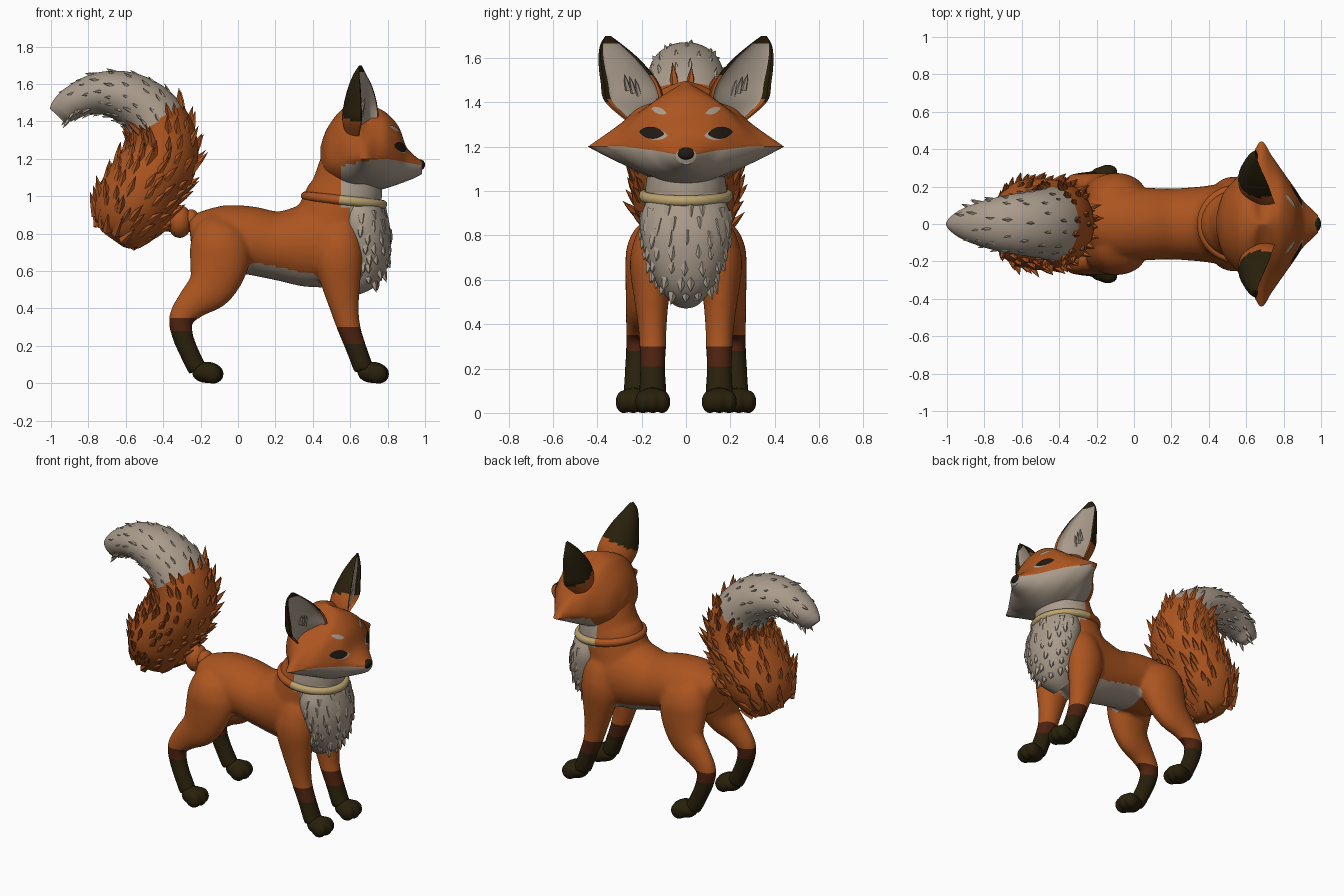
import bpy, bmesh, math, random
from mathutils import Vector as V
from mathutils.bvhtree import BVHTree

if "Cube" in bpy.data.objects:
    bpy.data.objects.remove(bpy.data.objects["Cube"])

random.seed(4)
PALETTE = {"orange_fur": (.41, .09, .014), "pale_fur": (.4, .33, .26), "brown_sock": (.075, .016, .005),
           "dark_fur": (.022, .0145, .0035), "collar_beige": (.5, .37, .16), "nose_black": (.014, .01, .006)}
MATS = {}
for key, rgb in PALETTE.items():
    MATS[key] = bpy.data.materials.new(key)
    MATS[key].diffuse_color = (*rgb, 1)
ORDER = list(PALETTE)
ORANGE, PALE, BROWN, DARK, BEIGE, BLACK = range(6)


def finish(name, bm, rule):
    """Turn a bmesh into an object; rule is an index or a function of face centre and normal."""
    bmesh.ops.recalc_face_normals(bm, faces=bm.faces)
    bm.normal_update()
    for f in bm.faces:
        f.smooth = True
        f.material_index = rule(f.calc_center_median(), f.normal) if callable(rule) else rule
    me = bpy.data.meshes.new(name)
    bm.to_mesh(me)
    bm.free()
    for m in ORDER:
        me.materials.append(MATS[m])
    ob = bpy.data.objects.new(name, me)
    bpy.context.collection.objects.link(ob)
    return ob


def smooth_path(pts, steps):
    """Catmull-Rom interpolation of tuples of numbers."""
    out = []
    for i in range(len(pts) - 1):
        p0, p1, p2, p3 = pts[max(i - 1, 0)], pts[i], pts[i + 1], pts[min(i + 2, len(pts) - 1)]
        for k in range(steps):
            t = k / steps
            out.append([.5 * (2 * b + (c - a) * t + (2 * a - 5 * b + 4 * c - d) * t * t
                              + (3 * b - a - 3 * c + d) * t ** 3) for a, b, c, d in zip(p0, p1, p2, p3)])
    return out + [list(pts[-1])]


def loft(bm, rings):
    rows = [[bm.verts.new(p) for p in r] for r in rings]
    n = len(rows[0])
    for r, q in zip(rows, rows[1:]):
        for j in range(n):
            bm.faces.new((r[j], r[(j + 1) % n], q[(j + 1) % n], q[j]))
    bm.faces.new(rows[0])
    bm.faces.new(rows[-1])


def frames(pts, steps=5):
    """Centre, sideways axis, up axis, tangent, half width, half depth along a path of x,y,z,a,b."""
    s = smooth_path(pts, steps)
    out = []
    for i, p in enumerate(s):
        t = V(s[min(i + 1, len(s) - 1)][:3]) - V(s[max(i - 1, 0)][:3])
        t.y = 0
        t.normalize()
        side = V((0, 1, 0))
        out.append((V(p[:3]), side, side.cross(t), t, max(p[3], .004), max(p[4], .004)))
    return out


def tube(bm, pts, n=28, steps=5):
    loft(bm, [[c + s * a * math.cos(2 * math.pi * j / n) + u * b * math.sin(2 * math.pi * j / n)
               for j in range(n)] for c, s, u, t, a, b in frames(pts, steps)])


def ball(bm, centre, radii):
    r = bmesh.ops.create_uvsphere(bm, u_segments=24, v_segments=14, radius=1)
    for v in r["verts"]:
        v.co = V([c + x * q for c, x, q in zip(centre, v.co, radii)])


def spike(bm, p, d, length, width):
    """One small pointed tuft of fur."""
    d = d.normalized()
    e = d.orthogonal().normalized()
    f = d.cross(e)
    base = [bm.verts.new(p - d * .02 + (e * math.cos(k * 1.2566) + f * math.sin(k * 1.2566)) * width)
            for k in range(5)]
    mid = [bm.verts.new(p + d * length * .45 + (v.co - p + d * .02) * .6) for v in base]
    tip = bm.verts.new(p + d * length)
    for k in range(5):
        m = (k + 1) % 5
        bm.faces.new((base[k], base[m], mid[m], mid[k]))
        bm.faces.new((mid[k], mid[m], tip))


def fused(name, bm, rule, cuts=(), voxel=.013):
    """Blend overlapping volumes into one skin, then cut clean colour edges."""
    ob = finish(name + "_source", bm, 0)
    md = ob.modifiers.new("blend", 'REMESH')
    md.mode, md.voxel_size = 'VOXEL', voxel
    sm = ob.modifiers.new("relax", 'SMOOTH')
    sm.factor, sm.iterations = .5, 8
    me = bpy.data.meshes.new_from_object(ob.evaluated_get(bpy.context.evaluated_depsgraph_get()))
    bpy.data.objects.remove(ob)
    b2 = bmesh.new()
    b2.from_mesh(me)
    for co, no in cuts:
        bmesh.ops.bisect_plane(b2, geom=b2.verts[:] + b2.edges[:] + b2.faces[:], plane_co=co, plane_no=no)
    return finish(name, b2, rule)


# Torso, neck and legs as one skin
bm = bmesh.new()
tube(bm, [(-.255, 0, .785, .09, .08), (-.225, 0, .785, .145, .13), (-.1, 0, .77, .195, .18), (.05, 0, .765, .195, .183),
          (.2, 0, .737, .19, .183), (.35, 0, .735, .2, .22), (.5, 0, .75, .215, .238), (.62, 0, .74, .18, .2),
          (.71, 0, .74, .09, .11)])
tube(bm, [(.49, 0, .8, .2, .21), (.56, 0, .97, .188, .207), (.585, 0, 1.06, .178, .188),
          (.595, 0, 1.18, .16, .16), (.6, 0, 1.3, .12, .11)])
for s in (1, -1):
    tube(bm, [(-.09, s * .09, .9, .03, .04), (-.1, s * .12, .84, .1, .12), (-.1, s * .145, .75, .122, .155),
              (-.1, s * .165, .65, .108, .16),
              (-.145, s * .192, .52, .08, .13),
              (-.24, s * .208, .43, .063, .09), (-.303, s * .215, .35, .055, .067), (-.3, s * .22, .27, .052, .058),
              (-.268, s * .225, .18, .052, .053), (-.215, s * .23, .07, .055, .052)])
    tube(bm, [(.54, s * .08, .92, .03, .04), (.54, s * .11, .85, .09, .1), (.54, s * .135, .75, .108, .122),
              (.538, s * .15, .65, .103, .128), (.552, s * .155, .52, .08, .103),
              (.57, s * .152, .4, .066, .078), (.592, s * .15, .3, .06, .063), (.627, s * .15, .2, .058, .056),
              (.675, s * .15, .07, .062, .054)])


def body_colour(c, n):
    low, high = (.28, .35) if c.x < .15 else (.21, .3)
    if c.z < high:
        return DARK if c.z < low else BROWN
    if c.x > .55 and c.z > .94 or c.x > .6 and c.z > .84:
        return PALE
    if n.z < -.6 and c.x > .03 and abs(c.y) < .15 and c.z > .49:
        return PALE
    return ORANGE


fused("body_and_legs", bm, body_colour,
      [((0, 0, z), (0, 0, 1)) for z in (.21, .28, .3, .35, .94)] + [((.55, 0, 0), (1, 0, 0))])

# Paws with softly blended toes
for label, x, y in (("front", .72, .15), ("hind", -.165, .238)):
    for s in (1, -1):
        bm = bmesh.new()
        ball(bm, (x, s * y, .058), (.082, .07, .057))
        for k in (-1, 0, 1):
            ball(bm, (x + .037 - .012 * abs(k), s * y + k * .043, .05), (.052, .037, .052))
        fused(f"{label}_paw_{'left' if s > 0 else 'right'}", bm, DARK, voxel=.008)

# Chest bib with fur tufts
bib = [(.63, 0, .97, .17, .13), (.655, 0, .88, .205, .14), (.677, 0, .78, .2, .143),
       (.68, 0, .68, .175, .13), (.65, 0, .6, .135, .12), (.58, 0, .53, .08, .08)]
bm = bmesh.new()
tube(bm, bib, 36)
for i, (c, s, u, t, a, b) in enumerate(frames(bib, 2)[2:-2]):
    for k in range(7):
        ang = -math.pi * (.5 + (k - 3 + .5 * (i % 2)) / 6.5) + random.uniform(-.12, .12)
        p = c + s * a * math.cos(ang) + u * b * math.sin(ang)
        n = (s * math.cos(ang) / a + u * math.sin(ang) / b).normalized()
        spike(bm, p - n * .014, n * .4 + V((0, 0, -1)), random.uniform(.04, .065), .026)
finish("chest_bib", bm, PALE)

# Collar: beige in front, orange behind
bpy.ops.mesh.primitive_torus_add(major_segments=56, minor_segments=12, major_radius=.207, minor_radius=.025,
                                 location=(.567, 0, .978), rotation=(0, .11, 0))
collar = bpy.context.object
collar.name = "collar"
collar.scale.y = .92
for m in ORDER:
    collar.data.materials.append(MATS[m])
for f in collar.data.polygons:
    f.material_index = BEIGE if f.center.x > -.015 else ORANGE


# Head: sections with pointed cheeks (x, half width, top, bottom, cheek sharpness)
def cheek(x):
    return 1.2 - .19 * max(0, x - .8)


sections = [(.44, .04, 1.26, 1.16, 0), (.475, .16, 1.36, 1.1, 0), (.55, .25, 1.46, 1.05, 0),
            (.62, .345, 1.49, 1.03, .4), (.68, .442, 1.495, 1.025, .95), (.74, .36, 1.475, 1.03, .65),
            (.8, .275, 1.44, 1.045, .25), (.86, .19, 1.37, 1.065, .1), (.9, .13, 1.265, 1.08, 0),
            (.95, .08, 1.212, 1.1, 0), (.985, .045, 1.188, 1.12, 0)]
rings = []
for x, w, top, bot, p in smooth_path(sections, 6):
    ring = []
    for j in range(72):
        co, si = math.cos(j * math.pi / 36), math.sin(j * math.pi / 36)
        z = cheek(x) + si * ((top - cheek(x)) if si > 0 else (cheek(x) - bot))
        tent = math.copysign(1 - abs(si), co) if abs(co) > 1e-6 else 0
        k = p if si > 0 else p * .75
        ring.append(V((x, w * (co * (1 - k) + tent * k), z)))
    rings.append(ring)
bm = bmesh.new()
loft(bm, rings)
head = finish("head", bm, lambda c, n: PALE if c.x > .55 and c.z < cheek(c.x) - .2 * max(0, .74 - c.x) else ORANGE)
tree = BVHTree.FromPolygons([v.co for v in head.data.vertices], [p.vertices[:] for p in head.data.polygons])

# Nose
bm = bmesh.new()
ball(bm, (.973, 0, 1.168), (.027, .042, .029))
finish("nose", bm, BLACK)


def plate(name, y, z, ry, rz, tilt, mat, lift):
    """Thin almond-shaped plate following the front of the head."""
    bm = bmesh.new()
    rows = []
    for r in (.02, .35, .7, 1):
        row = []
        for k in range(24):
            co, si = math.cos(k * math.pi / 12), math.sin(k * math.pi / 12)
            du, dv = r * ry * co, r * rz * si * abs(si) ** .6
            q = V((2, y + du * math.cos(tilt) - dv * math.sin(tilt), z + du * math.sin(tilt) + dv * math.cos(tilt)))
            hit, n, _, _ = tree.ray_cast(q, V((-1, 0, 0)))
            row.append(bm.verts.new(hit + n * lift))
        rows.append(row)
    for a, b in zip(rows, rows[1:]):
        for k in range(24):
            bm.faces.new((a[k], b[k], b[(k + 1) % 24], a[(k + 1) % 24]))
    bm.faces.new(rows[0])
    ob = finish(name, bm, mat)
    if ob.data.polygons[0].normal.x < 0:
        ob.data.flip_normals()


# Ear rings: x, y, z, half width, depth
ear = [(.66, .17, 1.29, .07, .07), (.702, .235, 1.4, .136, .145), (.7, .258, 1.49, .134, .135),
       (.685, .3, 1.585, .1, .095), (.665, .335, 1.655, .056, .045), (.657, .352, 1.7, .012, .008)]
fine_ear = smooth_path(ear, 40)
for s in (1, -1):
    tag = "left" if s > 0 else "right"
    plate(f"eye_white_{tag}", s * .138, 1.255, .056, .026, s * .12, PALE, .003)
    plate(f"eye_{tag}", s * .152, 1.261, .056, .027, s * .1, BLACK, .006)
    plate(f"brow_{tag}", s * .12, 1.36, .036, .014, s * .35, PALE, .004)

    # Ear: bulged back and hollow pale front
    lat, back = V((-.33, s * .944, 0)), V((-.944, -s * .33, 0))
    rings = []
    for x, y, z, w, d in smooth_path(ear, 6):
        c = V((x, s * y, z))
        rings.append([c + lat * w * math.cos(a) + back * d * (math.sin(a) if a < math.pi else
                     .35 * (abs(math.cos(a)) < .86) * -math.sin(a))
                      for a in (k * math.pi / 20 for k in range(40))])
    bm = bmesh.new()
    loft(bm, rings)

    def ear_colour(c, n, lat=lat, back=back, s=s):
        x, y, z, w, d = min(fine_ear, key=lambda r: abs(r[2] - c.z))
        rel = c - V((x, s * y, c.z))
        u, v = rel.dot(lat) / w, rel.dot(back) / d
        if n.dot(back) < .3 and -.9 < u < .82 and v < .45 and c.z < 1.665:
            return PALE
        return DARK if c.z > 1.46 - .06 * u else ORANGE
    finish(f"ear_{tag}", bm, ear_colour)

    # Small tufts inside the ear
    bm = bmesh.new()
    for k in range(3):
        spike(bm, V((.662, s * (.215 + .025 * k), 1.45 + .012 * k)), V((.35, s * .25, 1)), .06, .014)
    finish(f"ear_tufts_{tag}", bm, PALE)

# Tail root
bm = bmesh.new()
ball(bm, (-.312, 0, .865), (.066, .078, .088))
ball(bm, (-.25, 0, .875), (.045, .06, .055))
tube(bm, [(-.2, 0, .86, .05, .05), (-.34, 0, .86, .05, .05), (-.5, 0, .87, .06, .06)], 16)
finish("tail_root", bm, ORANGE)

# Bushy tail
tail = [(-.665, 0, .765, .07, .06), (-.635, 0, .81, .17, .15), (-.575, 0, .93, .235, .205), (-.49, 0, 1.07, .245, .21),
        (-.412, 0, 1.2, .23, .197), (-.41, 0, 1.33, .21, .18), (-.475, 0, 1.45, .188, .157),
        (-.6, 0, 1.53, .168, .137), (-.74, 0, 1.55, .142, .112), (-.865, 0, 1.51, .103, .09),
        (-.935, 0, 1.46, .065, .075), (-.965, 0, 1.43, .03, .055)]


def tail_colour(c, n):
    return PALE if c.z > 1.395 + .65 * (c.x + .44) else ORANGE


bm = bmesh.new()
tube(bm, tail, 64, 12)
finish("tail", bm, tail_colour)

# Tail fur flows toward the tip
orange_fur, pale_fur = bmesh.new(), bmesh.new()
for i, (c, s, u, t, a, b) in enumerate(frames(tail, 2)[2:-2]):
    count = max(6, int(76 * a))
    for k in range(count):
        ang = 2 * math.pi * (k + .5 * (i % 2) + random.uniform(-.35, .35)) / count
        p = c + s * a * math.cos(ang) + u * b * math.sin(ang) + t * random.uniform(-.025, .025)
        n = (s * math.cos(ang) / a + u * math.sin(ang) / b).normalized()
        if tail_colour(p, n) == PALE:
            if p.x > -.92:
                spike(pale_fur, p - n * .01, t + n * .35, random.uniform(.04, .06), .015)
        else:
            spike(orange_fur, p - n * .016, t + n * (.5 if i > 2 else .9), random.uniform(.08, .115), .026)
finish("tail_fur_orange", orange_fur, ORANGE)
finish("tail_fur_pale", pale_fur, PALE)

# Smooth shading with crisp edges
for ob in bpy.context.scene.objects:
    ob.select_set(ob.type == 'MESH')
bpy.context.view_layer.objects.active = head
bpy.ops.object.shade_smooth_by_angle(angle=math.radians(55))

for m in bpy.data.materials:
    if m.users and not m.is_grease_pencil:
        m.use_nodes = True
        m.node_tree.nodes["Principled BSDF"].inputs["Base Color"].default_value = m.diffuse_color
